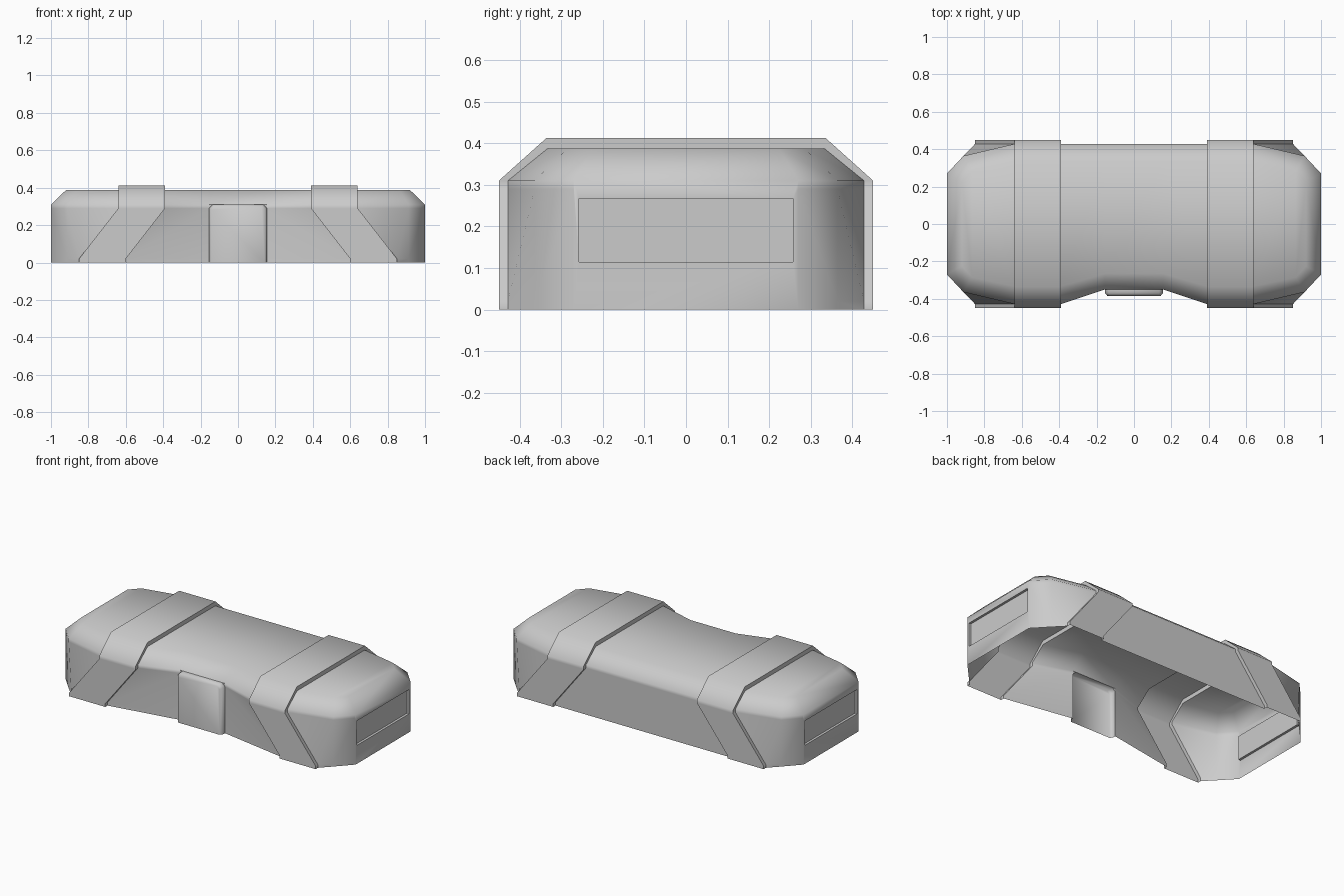
import bpy, bmesh, math
from mathutils import Vector

if "Cube" in bpy.data.objects:
    bpy.data.objects.remove(bpy.data.objects["Cube"])

KNEE = (0.0, 0.02, 0.29, 0.31)   # wall heights
BODY, STRAP = 0.387, 0.413       # top heights


def column(low, high, top, ztop=BODY, sx=1, sy=1):
    """Wall points from floor to roof edge; low / high / top are (x, y)."""
    pts = [low, low, high, high]
    col = [(sx * x, sy * y, z) for (x, y), z in zip(pts, KNEE)]
    return col + [(sx * top[0], sy * top[1], ztop)]


def strip(a, b):
    """Faces between two columns; slanted quads are split on a fixed diagonal."""
    out = []
    for i in range(len(a) - 1):
        if i == 1:
            out += [[a[1], b[1], b[2]], [a[1], b[2], a[2]]]
        else:
            out.append([a[i], b[i], b[i + 1], a[i + 1]])
    return out


def build(name, faces, ref=(0, 0, 0.1)):
    bm = bmesh.new()
    for f in faces:
        bm.faces.new([bm.verts.new(p) for p in f])
    bmesh.ops.remove_doubles(bm, verts=bm.verts, dist=1e-4)
    bmesh.ops.recalc_face_normals(bm, faces=bm.faces)
    bm.normal_update()
    r = Vector(ref)
    if sum(f.normal.dot(f.calc_center_median() - r) * f.calc_area() for f in bm.faces) < 0:
        bmesh.ops.reverse_faces(bm, faces=bm.faces)
    me = bpy.data.meshes.new(name)
    bm.to_mesh(me)
    bm.free()
    ob = bpy.data.objects.new(name, me)
    bpy.context.collection.objects.link(ob)
    bpy.ops.object.select_all(action='DESELECT')
    ob.select_set(True)
    bpy.context.view_layer.objects.active = ob
    bpy.ops.object.shade_smooth_by_angle(angle=math.radians(56))
    return ob


def inner(sx, sy):
    return column((.6, .428), (.39, .428), (.39, .333), BODY, sx, sy)


def outer(sx, sy):
    return column((.85, .428), (.64, .428), (.64, .333), BODY, sx, sy)


# middle shell: pinched front, straight back
faces = []
for sx in (-1, 1):
    front = column((.155, .35), (.155, .35), (.155, .265), BODY, sx, -1)
    fb, bb = inner(sx, -1), inner(sx, 1)
    back = column((.155, .428), (.155, .428), (.155, .333), BODY, sx, 1)
    faces += strip(fb, front) + strip(bb, back)
    faces.append([fb[-1], front[-1], back[-1], bb[-1]])
    if sx == -1:
        front_l, back_l = front, back
faces += strip(back_l, back)
faces.append([front_l[-1], front[-1], back[-1], back_l[-1]])
faces.append([front_l[3], front[3], front[4], front_l[4]])
build("middle_shell", faces)

for sx, side in ((-1, "left"), (1, "right")):
    # end shell with chamfered corners
    faces, C, D, E = [], {}, {}, {}
    for sy in (-1, 1):
        C[sy] = outer(sx, sy)
        D[sy] = column((.912, .364), (.912, .364), (.865, .285), BODY, sx, sy)
        E[sy] = column((1, .27), (1, .27), (.92, .225), BODY, sx, sy)
        faces += strip(C[sy], D[sy]) + strip(D[sy], E[sy])
    for P, Q in ((C, D), (D, E)):
        faces.append([P[-1][-1], Q[-1][-1], Q[1][-1], P[1][-1]])
    faces.append([E[-1][3], E[1][3], E[1][4], E[-1][4]])
    # recessed end panel
    rect = [(-.257, .115), (.257, .115), (.257, .267), (-.257, .267)]
    rim = [(sx, y, z) for y, z in rect]
    deep = [(sx * .985, y, z) for y, z in rect]
    faces.append(E[-1][:4] + [rim[3], rim[0]])
    faces.append(E[1][:4] + [rim[2], rim[1]])
    faces.append([E[-1][0], E[1][0], rim[1], rim[0]])
    faces.append([E[-1][3], E[1][3], rim[2], rim[3]])
    for i in range(4):
        j = (i + 1) % 4
        faces.append([rim[i], rim[j], deep[j], deep[i]])
    faces.append(deep)
    build(side + "_end_shell", faces, (sx * .7, 0, .1))

    # raised strap with stepped edges
    faces, roof = [], []
    for sy in (-1, 1):
        si = column((.6, .45), (.39, .45), (.39, .335), STRAP, sx, sy)
        so = column((.85, .45), (.64, .45), (.64, .335), STRAP, sx, sy)
        bi, bo = inner(sx, sy), outer(sx, sy)
        for a, b in ((si, so), (si, bi), (so, bo)):
            faces += [[a[i], b[i], b[i + 1], a[i + 1]] for i in range(4)]
        roof.append([bi[-1], si[-1], so[-1], bo[-1]])
    for i in range(3):
        faces.append([roof[0][i], roof[0][i + 1], roof[1][i + 1], roof[1][i]])
    build(side + "_strap", faces, (sx * .6, 0, .1))

# front latch: bevelled hollow plate
def latch_ring(w, h, c, y):
    return [(-w, y, 0), (-w, y, h - c), (-w + c, y, h), (w - c, y, h), (w, y, h - c), (w, y, 0)]

rings = [latch_ring(.155, .31, .02, -.35), latch_ring(.155, .31, .02, -.37),
         latch_ring(.142, .298, .016, -.385)]
faces = [[a[i], a[i + 1], b[i + 1], b[i]] for a, b in zip(rings, rings[1:]) for i in range(5)]
faces.append(rings[-1])
for s in (-1, 1):
    faces.append([(s * .155, -.35, .29), (s * .155, -.35, .31), (s * .135, -.35, .31)])
build("latch", faces, (0, -.3, .15))
